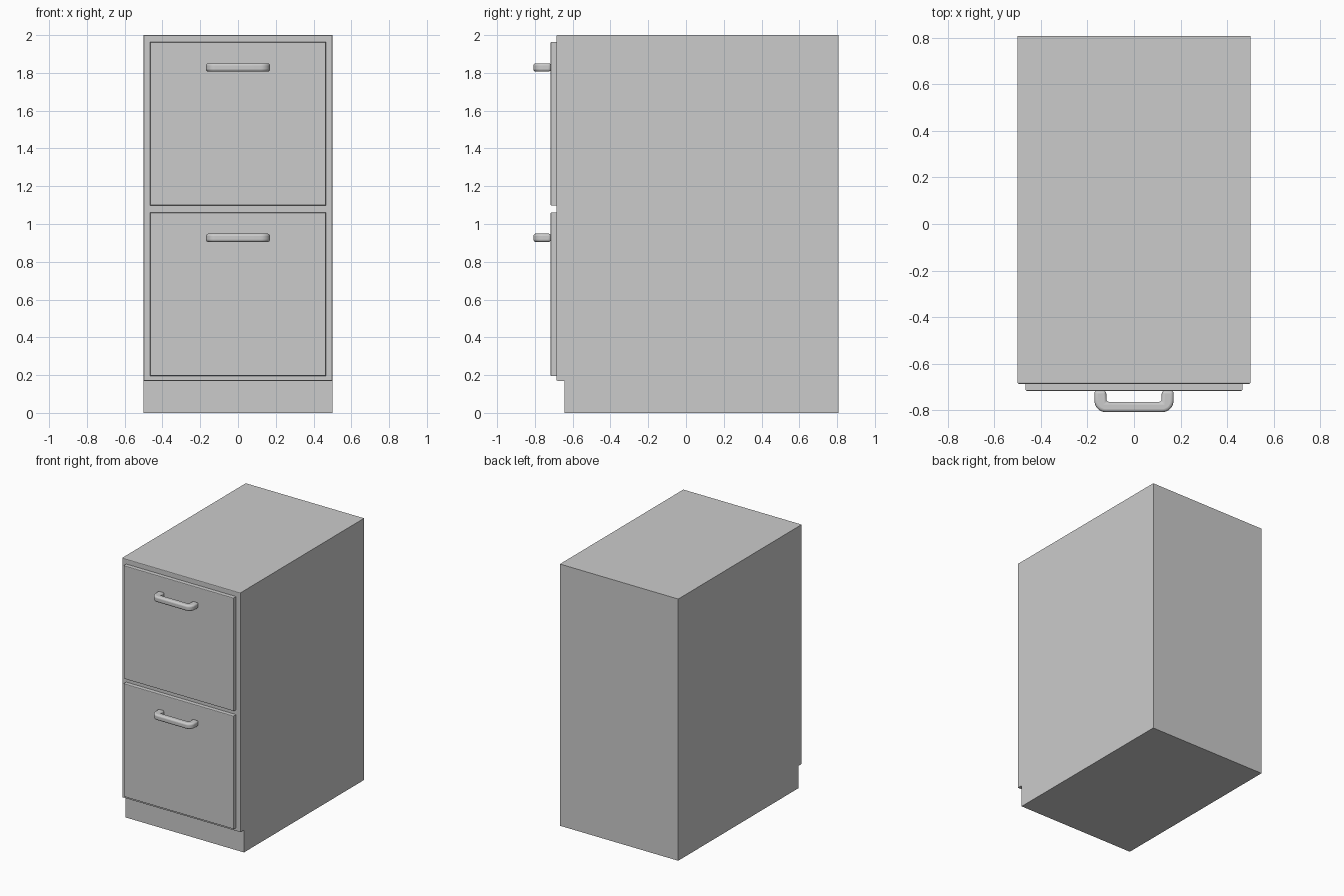
import bpy, bmesh
from math import radians, sin, cos, pi

if "Cube" in bpy.data.objects:
    bpy.data.objects.remove(bpy.data.objects["Cube"])


def finish(name, bm):
    bmesh.ops.recalc_face_normals(bm, faces=bm.faces)
    mesh = bpy.data.meshes.new(name)
    bm.to_mesh(mesh)
    bm.free()
    ob = bpy.data.objects.new(name, mesh)
    bpy.context.collection.objects.link(ob)
    return ob


def prism(points, depth):
    """Extrude a closed outline along the given vector."""
    bm = bmesh.new()
    face = bm.faces.new([bm.verts.new(p) for p in points])
    ext = bmesh.ops.extrude_face_region(bm, geom=[face])
    bmesh.ops.translate(bm, vec=depth, verts=[v for v in ext["geom"] if isinstance(v, bmesh.types.BMVert)])
    return bm


def bevel_front(bm, y, width):
    """Soften the edges surrounding the front face at depth y."""
    edges = [e for e in bm.edges if all(abs(v.co.y - y) < 1e-5 for v in e.verts)]
    bmesh.ops.bevel(bm, geom=edges, offset=width, segments=2, profile=0.5, affect='EDGES')


def smooth(ob, angle=35):
    bpy.ops.object.select_all(action='DESELECT')
    ob.select_set(True)
    bpy.context.view_layer.objects.active = ob
    bpy.ops.object.shade_smooth_by_angle(angle=radians(angle))


BACK, FRONT, TOE, DRAWER, TIP = 0.808, -0.686, -0.642, -0.717, -0.808

# Cabinet body with recessed toe kick
side = [(TOE, 0), (BACK, 0), (BACK, 2), (FRONT, 2), (FRONT, 0.17), (TOE, 0.17)]
bm = prism([(-0.5, y, z) for y, z in side], (1, 0, 0))
bevel_front(bm, FRONT, 0.005)
finish("cabinet_body", bm)


# Drawer fronts
def drawer_front(name, z0, z1):
    w = 0.465
    bm = prism([(-w, FRONT, z0), (w, FRONT, z0), (w, FRONT, z1), (-w, FRONT, z1)], (0, DRAWER - FRONT, 0))
    bevel_front(bm, DRAWER, 0.005)
    finish(name, bm)


# U-shaped pull handles with rounded outer corners
def handle(name, z):
    outer, inner, r, h = 0.17, 0.119, 0.05, 0.044
    right = [(inner, TIP + 0.044), (inner, DRAWER + 0.002), (outer, DRAWER + 0.002)]
    for i in range(9):
        a = i / 8 * pi / 2
        right.append((outer - r + r * cos(a), TIP + r - r * sin(a)))
    outline = right + [(-x, y) for x, y in reversed(right)]
    ob = finish(name, prism([(x, y, z - h / 2) for x, y in outline], (0, 0, h)))
    bev = ob.modifiers.new("round_edges", 'BEVEL')
    bev.width = 0.013
    bev.segments = 4
    bev.limit_method = 'ANGLE'
    bev.angle_limit = radians(60)
    smooth(ob)


for label, z0, z1, zh in (("lower", 0.196, 1.061, 0.927), ("upper", 1.098, 1.963, 1.829)):
    drawer_front(label + "_drawer_front", z0, z1)
    handle(label + "_drawer_handle", zh)
